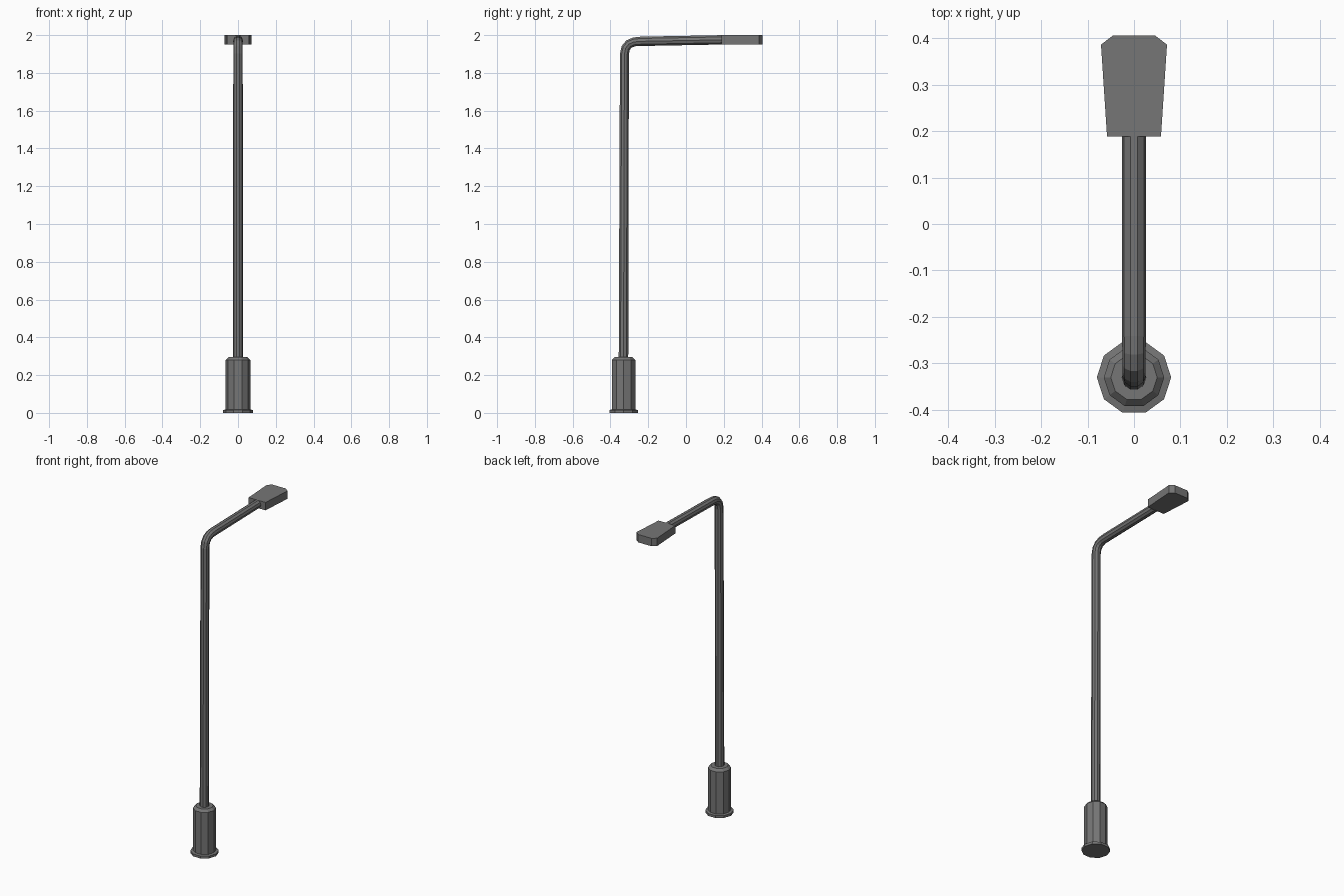
import bpy, bmesh, math
from mathutils import Vector

if "Cube" in bpy.data.objects:
    bpy.data.objects.remove(bpy.data.objects["Cube"])

SIDES = 10
BASE_Y = -0.33

# Dark grey paint shared by every part
paint = bpy.data.materials.new("dark_grey")
paint.diffuse_color = (0.18, 0.18, 0.18, 1)
paint.use_nodes = True
paint.node_tree.nodes["Principled BSDF"].inputs["Base Color"].default_value = paint.diffuse_color


def skin(name, loops):
    """Join matching loops of points into a capped solid."""
    bm = bmesh.new()
    loops = [[bm.verts.new(p) for p in loop] for loop in loops]
    n = len(loops[0])
    for a, b in zip(loops, loops[1:]):
        for i in range(n):
            j = (i + 1) % n
            bm.faces.new((a[i], a[j], b[j], b[i]))
    bm.faces.new(loops[0])
    bm.faces.new(loops[-1])
    bmesh.ops.recalc_face_normals(bm, faces=bm.faces)
    mesh = bpy.data.meshes.new(name)
    bm.to_mesh(mesh)
    bm.free()
    mesh.materials.append(paint)
    obj = bpy.data.objects.new(name, mesh)
    bpy.context.collection.objects.link(obj)


def ring(centre, up, r):
    """Ten-sided ring spanned by the x axis and the given up direction."""
    angles = [math.tau * i / SIDES for i in range(SIDES)]
    return [centre + Vector((r * math.cos(a), 0, 0)) + up * r * math.sin(a) for a in angles]


# Base: flange, sleeve and chamfered top
profile = [(0.08, 0), (0.08, 0.015), (0.065, 0.018), (0.065, 0.28), (0.05, 0.295)]
skin("base", [ring(Vector((0, BASE_Y, z)), Vector((0, 1, 0)), r) for r, z in profile])

# Pole and arm: one bent tube, given as (y, z, radius)
path = [(-0.331, 0.28, 0.0265), (-0.326, 1.90, 0.025), (-0.319, 1.932, 0.025),
        (-0.302, 1.953, 0.025), (-0.275, 1.964, 0.025), (-0.24, 1.967, 0.026),
        (0.19, 1.975, 0.026)]
pts = [Vector((0, y, z)) for y, z, r in path]
rings = []
for i, p in enumerate(pts):
    d_in = (p - pts[max(i - 1, 0)]).normalized()
    d_out = (pts[min(i + 1, len(pts) - 1)] - p).normalized()
    t = (d_in + d_out).normalized()
    rings.append(ring(p, Vector((0, t.z, -t.y)), path[i][2]))
skin("pole_and_arm", rings)

# Lamp head: tapered slab with clipped far corners
half = [(0.058, 0.188), (0.071, 0.386), (0.045, 0.406)]
outline = half + [(-x, y) for x, y in reversed(half)]
skin("lamp_head", [[(x, y, z) for x, y in outline] for z in (1.951, 2.0)])
